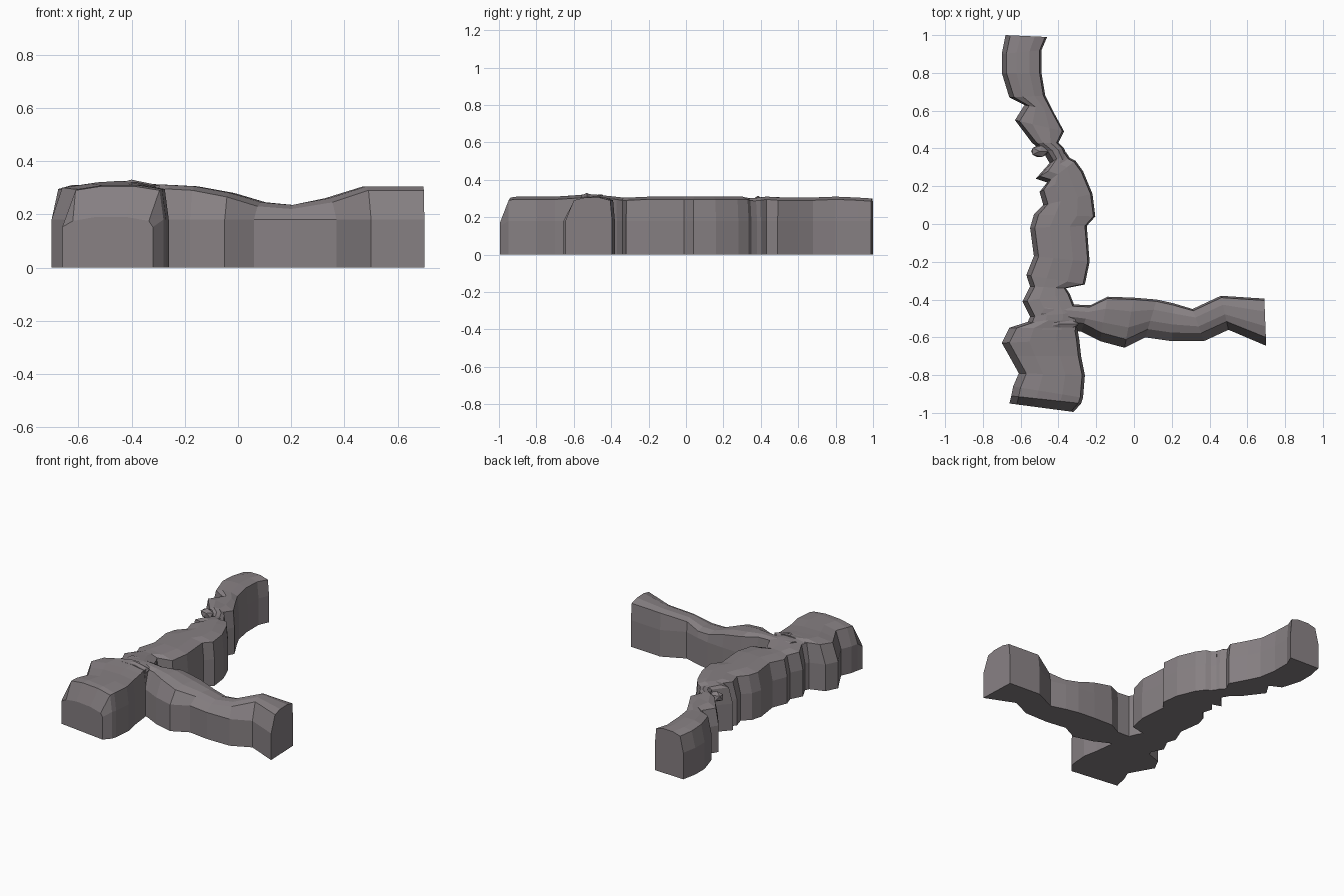
import bpy
import bmesh
from mathutils import Vector

default_cube = bpy.data.objects.get("Cube")
if default_cube:
    bpy.data.objects.remove(default_cube, do_unlink=True)

# One flat stone colour for everything
stone = bpy.data.materials.new("warm grey stone")
stone.use_nodes = True
stone_colour = (0.24, 0.215, 0.225, 1)
stone.diffuse_color = stone_colour
stone.node_tree.nodes["Principled BSDF"].inputs["Base Color"].default_value = stone_colour


def finish(name, bm):
    """Turn a bmesh into a flat shaded stone object."""
    bmesh.ops.recalc_face_normals(bm, faces=bm.faces)
    mesh = bpy.data.meshes.new(name)
    bm.to_mesh(mesh)
    bm.free()
    mesh.materials.append(stone)
    obj = bpy.data.objects.new(name, mesh)
    bpy.context.collection.objects.link(obj)
    return obj


def cross_section(left, right, height, left_inset, right_inset, crown):
    """Wall profile: upright foot, sloping shoulder and a gently crowned top."""
    across = (right - left).normalized()
    shoulder = min(0.18, height * 0.8)
    rim = height - crown
    top_left = left + across * left_inset
    top_right = right - across * right_inset
    outline = [(left, 0), (left, shoulder), (top_left, rim)]
    outline += [(top_left.lerp(top_right, 0.3), height),
                (top_left.lerp(top_right, 0.7), height)]
    outline += [(top_right, rim), (right, shoulder), (right, 0)]
    return [Vector((p.x, p.y, z)) for p, z in outline]


def ridge(name, stations, left_inset, right_inset, crown=0.015):
    """Loft a wall through stations given in hundredths:
    left x, left y, right x, right y, height."""
    bm = bmesh.new()
    loops = []
    for station in stations:
        lx, ly, rx, ry, height = (value / 100 for value in station)
        points = cross_section(Vector((lx, ly)), Vector((rx, ry)),
                               height, left_inset, right_inset, crown)
        loops.append([bm.verts.new(p) for p in points])
    count = len(loops[0])
    for first, second in zip(loops, loops[1:]):
        for i in range(count):
            j = (i + 1) % count
            bm.faces.new((first[i], first[j], second[j], second[i]))
    bm.faces.new(loops[0])
    bm.faces.new(loops[-1])
    return finish(name, bm)


def boulder(name, centre, size):
    """Small angular rock."""
    bm = bmesh.new()
    bmesh.ops.create_icosphere(bm, subdivisions=1, radius=1)
    bmesh.ops.scale(bm, vec=size, verts=bm.verts)
    bmesh.ops.translate(bm, vec=centre, verts=bm.verts)
    return finish(name, bm)


# Broad block at the front end, with a sloping front shoulder
ridge("front_block", [
    (-66, -95, -32, -99.5, 19),
    (-65, -91, -28, -95, 30.5),
    (-64, -86, -27, -92, 31),
    (-61, -79, -26, -80, 31),
    (-66, -70, -28, -70, 31),
    (-70, -63, -29, -61, 31.5),
    (-66, -55, -30, -55, 32),
    (-54, -51, -32, -51, 32.5),
], 0.04, 0.015)

# Long main wall running to the back
ridge("main_wall", [
    (-58, -56, -30, -56, 32),
    (-55, -49, -30, -47, 32),
    (-59, -41, -34, -37, 31),
    (-55, -33, -36, -34, 30.5),
    (-57, -27, -26, -32, 30.5),
    (-53, -17, -23.5, -20, 31),
    (-55, -2, -25, -1, 31),
    (-53, 5, -20.5, 4, 31),
    (-48, 10, -22, 16, 31),
    (-50, 17, -27, 28, 31),
    (-46, 22, -31, 33.5, 31),
    (-52, 24, -34, 35, 30.5),
    (-44, 33, -36, 38, 30),
], 0.025, 0.01)

# Narrow neck and rear end of the main wall
ridge("rear_wall", [
    (-44, 31, -35, 35, 30),
    (-48, 38, -37, 40, 30.5),
    (-54, 43, -40, 43, 31),
    (-63, 55, -37, 49, 30.5),
    (-58, 63, -43, 60, 30.5),
    (-66, 67, -47, 68, 30.5),
    (-70, 80, -49, 80, 31),
    (-70, 90, -49, 92, 30.5),
    (-68, 100, -46, 99, 30),
], 0.025, 0.01)

# Side wall that dips in the middle
ridge("side_wall", [
    (-52, -53, -46, -42, 32),
    (-28, -57, -23, -43, 31),
    (-18, -62, -14, -38.5, 30.5),
    (-5, -65.5, 0, -39, 28),
    (6, -60, 12, -40, 24.5),
    (20, -62, 21, -42, 23.5),
    (37, -62, 31, -45, 26),
    (50, -56, 46, -38, 30.5),
    (70, -64.5, 69, -39.5, 30.5),
], 0.045, 0.01)

# Loose rocks at the neck and the joint
boulder("neck_rock", (-0.50, 0.385, 0.28), (0.05, 0.035, 0.035))
boulder("joint_rock", (-0.40, -0.53, 0.29), (0.12, 0.05, 0.04))
